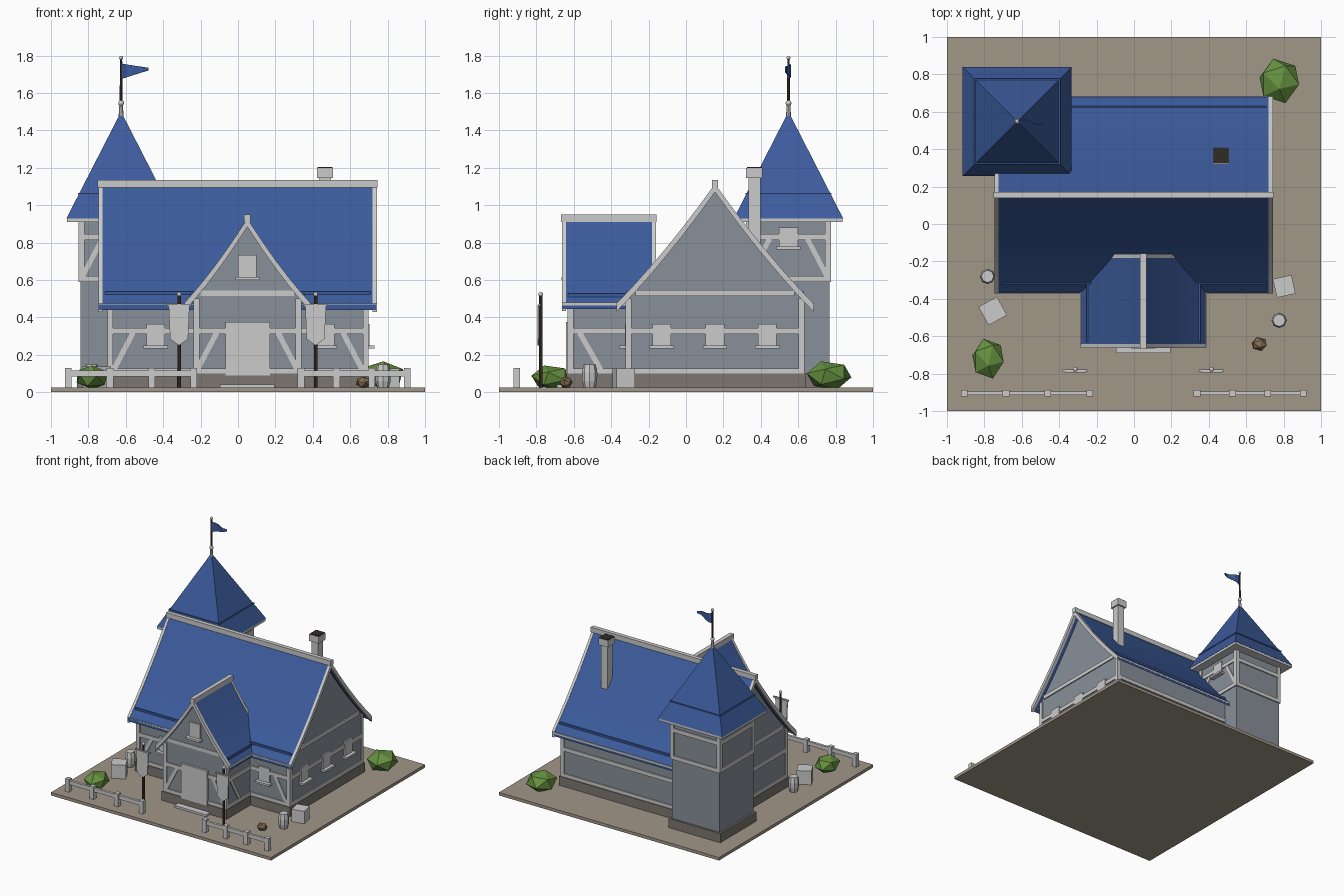
import bpy, bmesh, math, random
from mathutils import Vector, Matrix

if "Cube" in bpy.data.objects:
    bpy.data.objects.remove(bpy.data.objects["Cube"])

random.seed(3)
G = 0.025  # top of the ground plate


def mat(name, rgb):
    m = bpy.data.materials.new(name)
    m.diffuse_color = (*rgb, 1)
    m.use_nodes = True
    m.node_tree.nodes["Principled BSDF"].inputs["Base Color"].default_value = m.diffuse_color
    return m


BLUE = mat("roof_blue", (0.045, 0.105, 0.33))
WALL = mat("wall_grey", (0.25, 0.28, 0.32))
STONE = mat("plinth_stone", (0.2, 0.18, 0.16))
EARTH = mat("earth", (0.36, 0.31, 0.25))
WOOD = mat("dark_wood", (0.07, 0.045, 0.03))
SOOT = mat("soot", (0.03, 0.025, 0.02))
LEAF = mat("leaf", (0.13, 0.28, 0.05))
ROCK = mat("rock", (0.25, 0.16, 0.09))


def finish(name, bm, m=None):
    bmesh.ops.recalc_face_normals(bm, faces=bm.faces)
    me = bpy.data.meshes.new(name)
    bm.to_mesh(me)
    bm.free()
    ob = bpy.data.objects.new(name, me)
    bpy.context.collection.objects.link(ob)
    if m:
        me.materials.append(m)
    return ob


def smooth(ob):
    bpy.ops.object.select_all(action='DESELECT')
    ob.select_set(True)
    bpy.context.view_layer.objects.active = ob
    bpy.ops.object.shade_smooth_by_angle(angle=math.radians(30))


def box(name, x0, x1, y0, y1, z0, z1, m=None, rot=0):
    bm = bmesh.new()
    c = Vector(((x0 + x1) / 2, (y0 + y1) / 2, (z0 + z1) / 2))
    bmesh.ops.create_cube(bm, size=1, matrix=Matrix.Translation(c) @ Matrix.Rotation(rot, 4, 'Z')
                          @ Matrix.Diagonal((x1 - x0, y1 - y0, z1 - z0, 1)))
    return finish(name, bm, m)


def beam(name, p, q, w=0.032, m=None):
    p, q = Vector(p), Vector(q)
    bm = bmesh.new()
    r = (q - p).to_track_quat('Z', 'Y').to_matrix().to_4x4()
    bmesh.ops.create_cube(bm, size=1, matrix=Matrix.Translation((p + q) / 2) @ r
                          @ Matrix.Diagonal((w, w, (q - p).length, 1)))
    return finish(name, bm, m)


def prism(name, pts, axis, a, b, m=None):
    """Extrude a (u, z) profile along x or y from a to b."""
    bm = bmesh.new()
    f = bm.faces.new([bm.verts.new((a, u, z) if axis == 'x' else (u, a, z)) for u, z in pts])
    ext = bmesh.ops.extrude_face_region(bm, geom=[f])
    d = (b - a, 0, 0) if axis == 'x' else (0, b - a, 0)
    bmesh.ops.translate(bm, vec=d, verts=[v for v in ext['geom'] if isinstance(v, bmesh.types.BMVert)])
    return finish(name, bm, m)


def lathe(name, prof, x, y, n, m=None):
    """Stacked rings from a (radius, z) profile."""
    bm = bmesh.new()
    rings = [[bm.verts.new((x + r * math.cos(2 * math.pi * i / n), y + r * math.sin(2 * math.pi * i / n), z))
              for i in range(n)] for r, z in prof]
    for a, b in zip(rings, rings[1:]):
        for i in range(n):
            bm.faces.new((a[i], a[(i + 1) % n], b[(i + 1) % n], b[i]))
    bm.faces.new(rings[0])
    bm.faces.new(rings[-1])
    return finish(name, bm, m)


def blob(name, c, s, m=None, rot=0.0, sub=1):
    bm = bmesh.new()
    bmesh.ops.create_icosphere(bm, subdivisions=sub, radius=1, matrix=Matrix.Translation(c)
                               @ Matrix.Diagonal((*s, 1)) @ Matrix.Rotation(rot, 4, 'X'))
    return finish(name, bm, m)


def gabled(name, axis, c, half, top, eave, sag, wall, r0, r1, w0, w1):
    """Gabled volume: sagging roof shell, gable boards, eave boards, ridge cap, wall body."""
    def rz(d):
        t = abs(d) / half
        return top + (eave - top) * t - 4 * sag * t * (1 - t)

    def shell(up, lo):
        ds = [half * i / 6 for i in range(-6, 7)]
        return [(c + d, rz(d) + up) for d in ds] + [(c + d, rz(d) - lo) for d in reversed(ds)]
    smooth(prism(name + "_roof", shell(0, 0.03), axis, r0, r1, BLUE))
    for e, s in ((r0, 1), (r1, -1)):
        prism(name + "_gable_board", shell(0.004, 0.04), axis, e - 0.004 * s, e + 0.018 * s)
    ds = [wall * i / 6 for i in range(-6, 7)]
    prism(name + "_walls", [(c - wall, G)] + [(c + d, rz(d) - 0.02) for d in ds] + [(c + wall, G)],
          axis, w0, w1, WALL)
    prism(name + "_ridge_cap", [(c - .017, top - .015), (c + .017, top - .015), (c + .017, top + .025),
                                (c - .017, top + .025)], axis, r0 - 0.008, r1 + 0.008)
    for s in (-1, 1):
        u, v = c + s * (half - 0.012), c + s * half * 0.895
        prism(name + "_eave_board", [(u - .012, eave - .012), (u + .014, eave - .012), (u + .014, eave + .004),
                                     (u - .012, eave + .004)], axis, r0, r1)
        z = rz(half * 0.895)
        prism(name + "_roof_batten", [(v - .005, z - .01), (v + .005, z - .01), (v + .005, z + .012),
                                      (v - .005, z + .012)], axis, r0 + .03, r1 - .03, BLUE)


def window(axis, side, face, u, z0, z1, w=0.1):
    """Light panel and sill on a wall whose outward direction is side * axis."""
    for nm, hw, a, b, d in (("window", w / 2, z0, z1, 0.012), ("window_sill", w / 2 + .015, z0 - .012, z0 + .004, .04)):
        lo, hi = sorted((face - side * 0.01, face + side * d))
        if axis == 'x':
            box(nm, lo, hi, u - hw, u + hw, a, b)
        else:
            box(nm, u - hw, u + hw, lo, hi, a, b)


# Ground plate
box("ground", -1, 1, -1, 1, 0, G, EARTH)

# Main house
gabled("house", 'x', 0.155, 0.527, 1.11, 0.47, 0.025, 0.47, -0.742, 0.738, -0.69, 0.69)
box("house_plinth", -0.705, 0.705, -0.33, 0.64, G, 0.1, STONE)
for x in (-0.683, 0.683):
    for y in (-0.308, 0.618):
        beam("house_post", (x, y, 0.1), (x, y, 0.5))
    for z in (0.112, 0.328):
        beam("house_side_rail", (x, -0.315, z), (x, 0.625, z))
    beam("gable_tie_beam", (x, -0.27, 0.53), (x, 0.58, 0.53))
for y in (-0.308, 0.618):
    for z in (0.112, 0.328):
        beam("house_long_rail", (-0.69, y, z), (0.69, y, z))
for s in (-1, 1):
    beam("house_brace", (s * 0.67, -0.308, 0.11), (s * 0.56, -0.308, 0.32), 0.028)
for x in (-0.44, 0.465):
    window('y', -1, -0.315, x, 0.245, 0.365)
for y in (-0.13, 0.155, 0.435):
    window('x', 1, 0.69, y, 0.245, 0.365)

# Front porch wing
gabled("porch", 'y', 0.05, 0.335, 0.925, 0.475, 0.02, 0.28, -0.66, -0.165, -0.625, -0.17)
box("porch_plinth", -0.245, 0.345, -0.64, -0.3, G, 0.1, STONE)
for s in (-1, 1):
    x = 0.05 + s * 0.273
    beam("porch_post", (x, -0.618, 0.1), (x, -0.618, 0.5))
    for z in (0.112, 0.328):
        beam("porch_side_rail", (x, -0.625, z), (x, -0.32, z))
        beam("porch_front_rail", (x, -0.618, z), (0.05 + s * 0.11, -0.618, z))
    beam("porch_front_brace", (x, -0.618, 0.11), (x - s * 0.11, -0.618, 0.32), 0.028)
    beam("porch_side_brace", (x, -0.45, 0.11), (x, -0.57, 0.32), 0.028)
beam("porch_tie_beam", (-0.2, -0.614, 0.53), (0.3, -0.614, 0.53), 0.03)
box("door", -0.068, 0.17, -0.642, -0.6, 0.09, 0.375)
box("door_step", -0.095, 0.195, -0.69, -0.6, G, 0.042)
window('y', -1, -0.625, 0.05, 0.612, 0.735)

# Corner tower
TX, TY, TH = -0.625, 0.548, 0.218
box("tower_walls", TX - TH, TX + TH, TY - TH, TY + TH, G, 0.93, WALL)
box("tower_plinth", TX - .235, TX + .235, TY - .235, TY + .235, G, 0.1, STONE)
k = TH - 0.007
corners = [(TX + a * k, TY + b * k) for a, b in ((-1, -1), (1, -1), (1, 1), (-1, 1))]
for i, (x, y) in enumerate(corners):
    x2, y2 = corners[(i + 1) % 4]
    beam("tower_post", (x, y, 0.59), (x, y, 0.92))
    for z in (0.605, 0.83):
        beam("tower_rail", (x, y, z), (x2, y2, z))
    if i < 2:  # braces on the front and right faces
        p, q = Vector((x, y, 0)), Vector((x2, y2, 0))
        for a, b in ((p, q), (q, p)):
            e = a.lerp(b, 0.26)
            beam("tower_brace", (a.x, a.y, 0.61), (e.x, e.y, 0.82), 0.026)
window('x', 1, TX + TH, TY, 0.775, 0.88)
window('y', -1, TY - TH, TX, 0.775, 0.88)
box("tower_eave_board", TX - .29, TX + .29, TY - .29, TY + .29, 0.91, 0.932)
bm = bmesh.new()
bmesh.ops.create_cone(bm, cap_ends=True, segments=4, radius1=0.292 * math.sqrt(2), radius2=0, depth=0.57,
                      matrix=Matrix.Translation((TX, TY, 0.93 + 0.285)) @ Matrix.Rotation(math.pi / 4, 4, 'Z'))
finish("tower_roof", bm, BLUE)
box("tower_roof_batten", TX - .231, TX + .231, TY - .231, TY + .231, 1.056, 1.066, BLUE)

# Finial and flag
lathe("finial_neck", [(.014, 1.47), (.009, 1.54)], TX, TY, 8)
smooth(blob("finial_ball", (TX, TY, 1.546), (.016,) * 3, sub=2))
lathe("flag_pole", [(.008, 1.55), (.006, 1.785)], TX, TY, 8, WOOD)
smooth(blob("flag_pole_ball", (TX, TY, 1.788), (.011,) * 3, sub=2))
bm = bmesh.new()
cols = []
for i in range(6):
    t = i / 5
    y = TY + 0.013 * math.sin(t * 6)
    cols.append([bm.verts.new((TX + 0.145 * t, y, z)) for z in (1.675 + 0.045 * t, 1.757 - 0.022 * t)])
for a, b in zip(cols, cols[1:]):
    bm.faces.new((a[0], b[0], b[1], a[1]))
md = finish("flag", bm, BLUE).modifiers.new("thickness", 'SOLIDIFY')
md.thickness = 0.006

# Chimney
box("chimney", 0.434, 0.496, 0.333, 0.398, 0.7, 1.19)
box("chimney_cap", 0.422, 0.508, 0.322, 0.41, 1.145, 1.2)
box("chimney_flue", 0.425, 0.505, 0.325, 0.407, 1.19, 1.205, SOOT)

# Standing banners
for x in (-0.315, 0.415):
    y = -0.777
    lathe("banner_pole", [(.01, G), (.009, 0.515)], x, y, 8, WOOD)
    smooth(blob("banner_pole_ball", (x, y, 0.523), (.013,) * 3, sub=2))
    box("banner_crossbar", x - .067, x + .067, y - .012, y, 0.46, 0.472)
    prism("banner_cloth", [(x - .056, .466), (x + .056, .466), (x + .048, .285), (x, .25), (x - .048, .285)],
          'y', y - .018, y - .01)

# Fences
for x0, x1 in ((-0.908, -0.237), (0.337, 0.905)):
    for i in range(4):
        x = x0 + (x1 - x0) * i / 3
        box("fence_post", x - .018, x + .018, -.923, -.887, G, .13)
    box("fence_rail", x0, x1, -.915, -.895, .085, .117)

# Barrels, crates, bushes and rock
for x, y in ((-0.783, -0.28), (0.776, -0.515)):
    lathe("barrel", [(.031, G), (.04, .06), (.041, .105), (.033, .147)], x, y, 8)
for x, y, h, r in ((-0.755, -0.465, .056, .5), (0.803, -0.333, .051, .22)):
    box("crate", x - h, x + h, y - h, y + h, G, G + 2 * h, None, r)
blob("front_bush", (-0.78, -0.72, 0.08), (.093, .112, .067), LEAF, 0.35)
blob("back_bush", (0.777, 0.765, 0.09), (.118, .125, .08), LEAF, 0.35)
blob("rock", (0.67, -0.642, 0.053), (.044, .037, .033), ROCK, 0.5)
